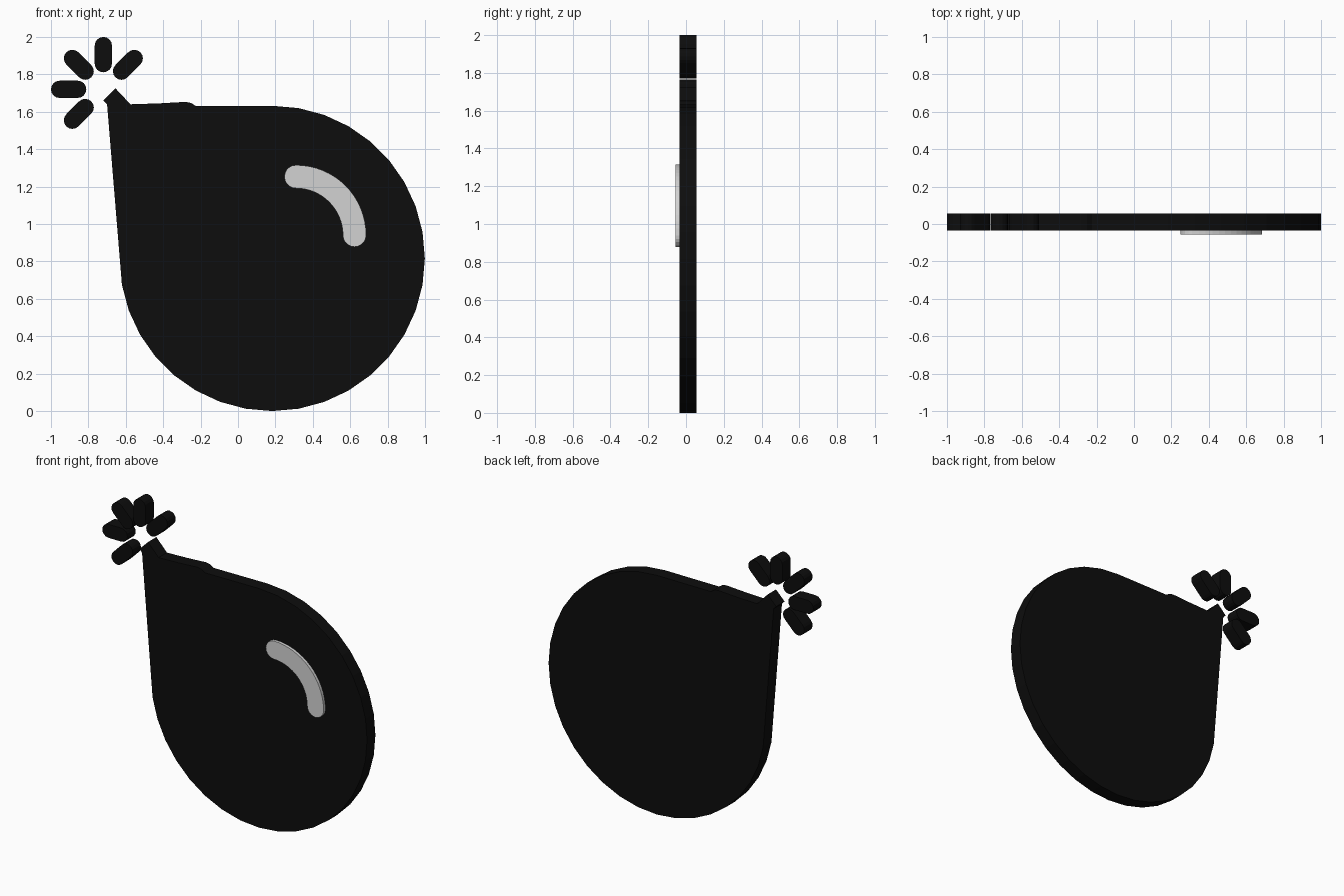
import bpy, bmesh, math
from math import sin, cos, radians, pi

if "Cube" in bpy.data.objects:
    bpy.data.objects.remove(bpy.data.objects["Cube"])

def material(name, rgb):
    m = bpy.data.materials.new(name)
    m.diffuse_color = (*rgb, 1)
    m.use_nodes = True
    m.node_tree.nodes["Principled BSDF"].inputs["Base Color"].default_value = m.diffuse_color
    return m

BLACK = material("black", (0.004, 0.004, 0.004))
PALE = material("pale grey", (0.65, 0.65, 0.65))

def plate(name, outline, y0, y1, mat):
    """Extrude an (x, z) outline from y0 (front) to y1 (back)."""
    bm = bmesh.new()
    face = bm.faces.new([bm.verts.new((x, y0, z)) for x, z in outline])
    ext = bmesh.ops.extrude_face_region(bm, geom=[face])
    new = [v for v in ext["geom"] if isinstance(v, bmesh.types.BMVert)]
    bmesh.ops.translate(bm, verts=new, vec=(0, y1 - y0, 0))
    bmesh.ops.triangulate(bm, faces=[f for f in bm.faces if len(f.verts) > 4])
    bmesh.ops.recalc_face_normals(bm, faces=bm.faces)
    me = bpy.data.meshes.new(name)
    bm.to_mesh(me)
    bm.free()
    me.materials.append(mat)
    ob = bpy.data.objects.new(name, me)
    bpy.context.collection.objects.link(ob)
    return ob

def arc(cx, cz, r, a0, a1, n):
    return [(cx + r * cos(radians(a0 + (a1 - a0) * i / n)),
             cz + r * sin(radians(a0 + (a1 - a0) * i / n))) for i in range(n + 1)]

FRONT, BACK = -0.035, 0.055

# Round body running up into the fuse tip
body = arc(0.183, 0.816, 0.816, -170, 90, 26)
body += [(-0.225, 1.63), (-0.25, 1.647), (-0.28, 1.653), (-0.42, 1.645),
         (-0.575, 1.64), (-0.655, 1.725), (-0.72, 1.66), (-0.70, 1.64)]
plate("bomb_body", body, FRONT, BACK, BLACK)

# Spark rays around the fuse tip
SX, SZ, W = -0.72, 1.72, 0.046
for i, a in enumerate((45, 90, 135, 180, 225)):
    t = radians(a)
    inner = (SX + 0.137 * cos(t), SZ + 0.137 * sin(t))
    outer = (SX + 0.234 * cos(t), SZ + 0.234 * sin(t))
    ray = arc(*outer, W, a - 90, a + 90, 8) + arc(*inner, W, a + 90, a + 270, 8)
    plate(f"spark_ray_{i + 1}", ray, FRONT, BACK, BLACK)

# Curved highlight with rounded ends
HX, HZ, R, H = 0.31, 0.94, 0.313, 0.062
shine = arc(HX, HZ, R + H, 0, 90, 16)
shine += arc(HX, HZ + R, H, 90, 270, 10)[1:-1]
shine += arc(HX, HZ, R - H, 90, 0, 16)
shine += arc(HX + R, HZ, H, 180, 360, 10)[1:-1]
plate("highlight", shine, -0.055, FRONT, PALE)
